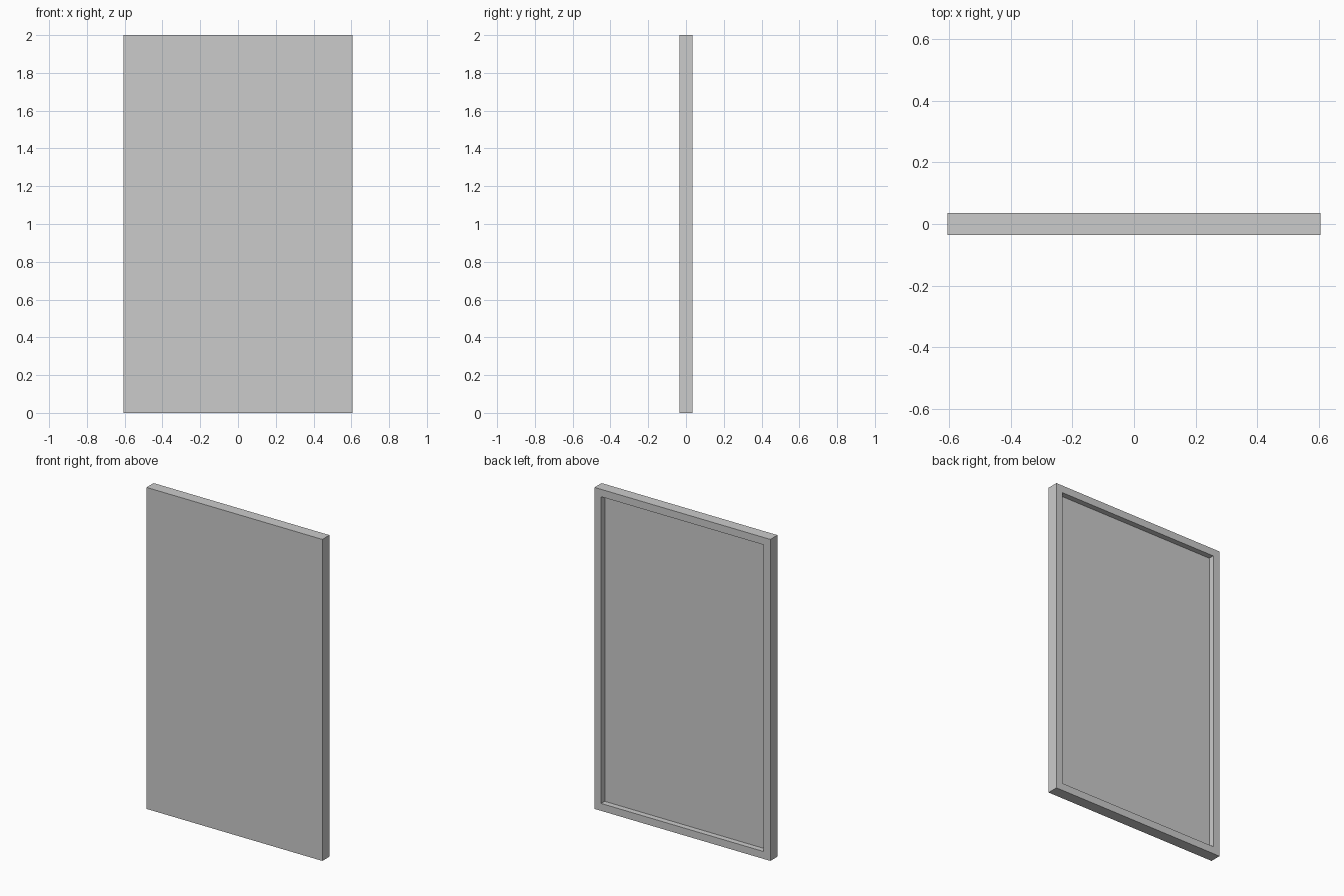
import bpy, bmesh
from mathutils import Vector

if "Cube" in bpy.data.objects:
    bpy.data.objects.remove(bpy.data.objects["Cube"])

WIDTH, DEPTH, HEIGHT = 1.21, 0.07, 2.0
BORDER, RECESS = 0.065, 0.035

# Slab: solid board standing on the ground
bm = bmesh.new()
bmesh.ops.create_cube(bm, size=1.0)
bmesh.ops.scale(bm, vec=Vector((WIDTH, DEPTH, HEIGHT)), verts=bm.verts)
bmesh.ops.translate(bm, vec=Vector((0, 0, HEIGHT / 2)), verts=bm.verts)
bm.normal_update()

# Back recess: inset the rear face, then push a straight-walled pocket inward
back = next(f for f in bm.faces if f.normal.y > 0.9)
bmesh.ops.inset_region(bm, faces=[back], thickness=BORDER)
pocket = bmesh.ops.extrude_discrete_faces(bm, faces=[back])["faces"][0]
bmesh.ops.translate(bm, vec=Vector((0, -RECESS, 0)), verts=pocket.verts)
bmesh.ops.recalc_face_normals(bm, faces=bm.faces)

mesh = bpy.data.meshes.new("framed_panel")
bm.to_mesh(mesh)
bm.free()
panel = bpy.data.objects.new("framed_panel", mesh)
bpy.context.collection.objects.link(panel)
